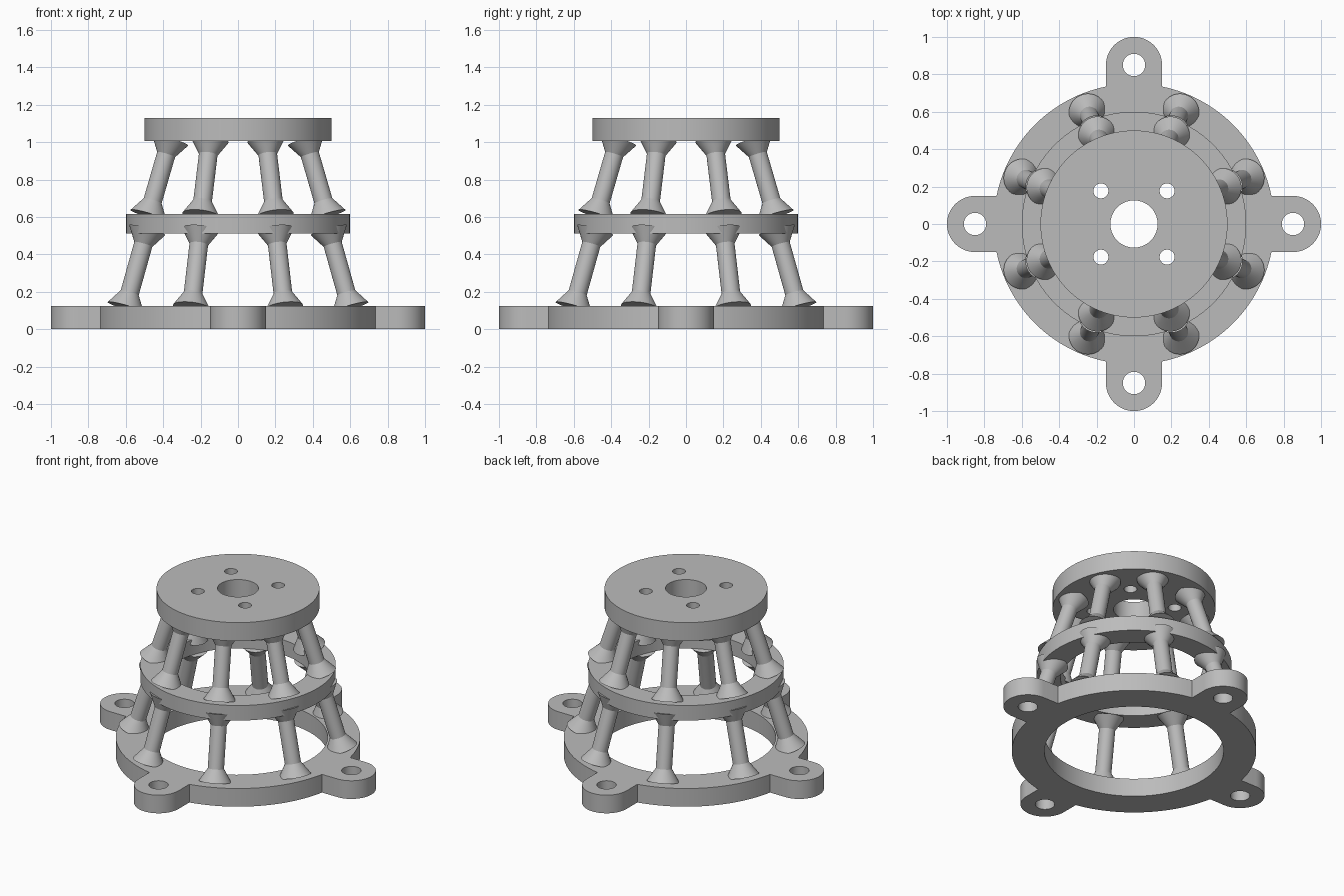
import bpy, bmesh
from math import radians, asin, sin, cos, pi, tau
from mathutils import Vector, Matrix

if "Cube" in bpy.data.objects:
    bpy.data.objects.remove(bpy.data.objects["Cube"], do_unlink=True)

grey = bpy.data.materials.new("plain grey")
grey.use_nodes = True
grey.diffuse_color = (0.5, 0.5, 0.5, 1)
grey.node_tree.nodes["Principled BSDF"].inputs["Base Color"].default_value = (0.5, 0.5, 0.5, 1)


def finish(obj):
    bpy.ops.object.select_all(action='DESELECT')
    obj.select_set(True)
    bpy.context.view_layer.objects.active = obj
    bpy.ops.object.shade_smooth_by_angle(angle=radians(30))


def arc(cx, cy, r, a0, a1, n):
    return [(cx + r * cos(a0 + (a1 - a0) * i / n), cy + r * sin(a0 + (a1 - a0) * i / n))
            for i in range(n + 1)]


def circle(r, cx=0, cy=0, n=96):
    return arc(cx, cy, r, 0, tau, n)[:-1]


def plate(name, loops, z0, z1):
    """Flat plate: first loop is the outline, the others are holes."""
    curve = bpy.data.curves.new(name, 'CURVE')
    curve.dimensions = '2D'
    curve.fill_mode = 'BOTH'
    curve.extrude = (z1 - z0) / 2
    for loop in loops:
        spline = curve.splines.new('POLY')
        spline.points.add(len(loop) - 1)
        for point, (x, y) in zip(spline.points, loop):
            point.co = (x, y, 0, 1)
        spline.use_cyclic_u = True
    helper = bpy.data.objects.new(name + "_outline", curve)
    bpy.context.collection.objects.link(helper)
    bpy.context.view_layer.update()
    mesh = bpy.data.meshes.new_from_object(
        helper.evaluated_get(bpy.context.evaluated_depsgraph_get()))
    bpy.data.objects.remove(helper, do_unlink=True)
    bm = bmesh.new()
    bm.from_mesh(mesh)
    bmesh.ops.remove_doubles(bm, verts=bm.verts, dist=0.0001)
    bmesh.ops.translate(bm, verts=bm.verts, vec=(0, 0, (z0 + z1) / 2))
    bmesh.ops.recalc_face_normals(bm, faces=bm.faces)
    bm.to_mesh(mesh)
    bm.free()
    mesh.materials.clear()
    mesh.materials.append(grey)
    obj = bpy.data.objects.new(name, mesh)
    bpy.context.collection.objects.link(obj)
    finish(obj)


def struts(name, r0, z0, r1, z1, shaft=0.05, flare=0.1, cone=0.08):
    """Eight leaning struts, flared at both ends."""
    start, end = Vector((r0, 0, z0)), Vector((r1, 0, z1))
    axis = end - start
    length = axis.length
    profile = [(0, 0), (flare, 0), (shaft, cone),
               (shaft, length - cone), (flare, length), (0, length)]
    bm = bmesh.new()
    verts = [bm.verts.new((x, 0, z)) for x, z in profile]
    edges = [bm.edges.new(pair) for pair in zip(verts, verts[1:])]
    bmesh.ops.spin(bm, geom=verts + edges, axis=(0, 0, 1), cent=(0, 0, 0),
                   angle=tau, steps=40)
    bmesh.ops.remove_doubles(bm, verts=bm.verts, dist=0.0001)
    bmesh.ops.recalc_face_normals(bm, faces=bm.faces)
    lean = axis.to_track_quat('Z', 'Y').to_matrix().to_4x4()
    bm.transform(Matrix.Translation(start) @ lean)
    mesh = bpy.data.meshes.new(name)
    bm.to_mesh(mesh)
    bm.free()
    mesh.materials.append(grey)
    for i in range(8):
        obj = bpy.data.objects.new(f"{name}_{i + 1}", mesh)
        obj.rotation_euler.z = radians(22.5 + 45 * i)
        bpy.context.collection.objects.link(obj)
        if i == 0:
            finish(obj)


# Base ring with four rounded mounting tabs
ring, tab, reach = 0.75, 0.15, 0.85
half = asin(tab / ring)
outline, tab_holes = [], []
for k in range(4):
    a = k * pi / 2
    cx, cy = reach * cos(a), reach * sin(a)
    outline += arc(cx, cy, tab, a - pi / 2, a + pi / 2, 28)
    outline += arc(0, 0, ring, a + half, a + pi / 2 - half, 28)
    tab_holes.append(circle(0.06, cx, cy, 32))
plate("base_ring", [outline, circle(0.55)] + tab_holes, 0, 0.123)

# Middle ring
plate("middle_ring", [circle(0.6), circle(0.45)], 0.513, 0.615)

# Top plate with a centre bore and four bolt holes
bolt_holes = [circle(0.04, x, y, 32) for x in (-0.177, 0.177) for y in (-0.177, 0.177)]
plate("top_plate", [circle(0.5), circle(0.126)] + bolt_holes, 1.005, 1.13)

# Two tiers of struts
struts("lower_strut", 0.65, 0.118, 0.525, 0.53)
struts("upper_strut", 0.518, 0.61, 0.392, 1.01)
